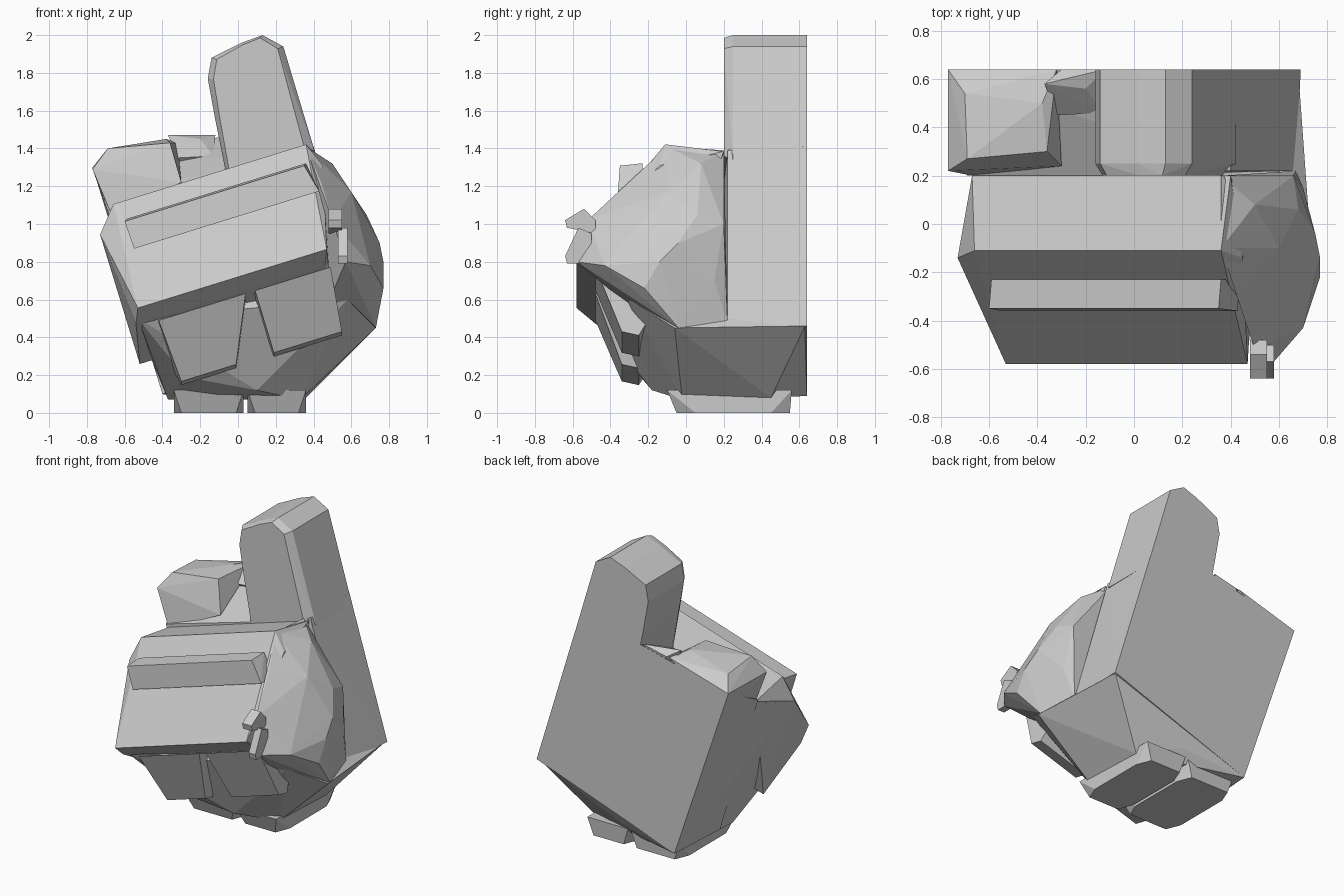
import bpy
import bmesh

SLOPE = .31  # sideways lean of the folded fingers

cube = bpy.data.objects.get("Cube")
if cube:
    bpy.data.objects.remove(cube, do_unlink=True)


def make_material(name, shade):
    material = bpy.data.materials.new(name)
    colour = (shade, shade, shade, 1)
    material.diffuse_color = colour
    material.use_nodes = True
    for node in material.node_tree.nodes:
        if node.type == 'BSDF_PRINCIPLED':
            node.inputs["Base Color"].default_value = colour
    return material


stone_grey = make_material("stone grey", .6)


def chunk(name, corners):
    """Faceted solid stretched around its corner points."""
    bm = bmesh.new()
    for corner in corners:
        bm.verts.new(corner)
    bmesh.ops.convex_hull(bm, input=bm.verts[:])
    unused = [vert for vert in bm.verts if not vert.link_faces]
    bmesh.ops.delete(bm, geom=unused, context='VERTS')
    bmesh.ops.recalc_face_normals(bm, faces=bm.faces[:])
    return finish(name, bm)


def finish(name, bm):
    mesh = bpy.data.meshes.new(name)
    bm.to_mesh(mesh)
    bm.free()
    mesh.materials.append(stone_grey)
    part = bpy.data.objects.new(name, mesh)
    bpy.context.scene.collection.objects.link(part)
    return part


def leaning_bar(name, rows):
    """Sideways bar; each row holds depth, height, left x and right x."""
    corners = []
    for depth, height, start, end in rows:
        for x in (start, end):
            corners.append((x, depth, height + SLOPE * x))
    return chunk(name, corners)


def slab(name, outline, front, back, bevel):
    """Front outline run from front to back, with a narrowed front rim."""
    middle_x = sum(x for x, z in outline) / len(outline)
    middle_z = sum(z for x, z in outline) / len(outline)
    corners = []
    for x, z in outline:
        corners.append((x, back, z))
        corners.append((x, front + bevel, z))
        corners.append((x + (middle_x - x) * bevel * 3, front,
                        z + (middle_z - z) * bevel))
    return chunk(name, corners)


# Flat back of the hand
chunk("palm_plate", [
    (-.77, .64, 1.3), (-.69, .2, 1.07), (-.36, .64, .09), (-.4, .2, .1),
    (.69, .64, .46), (.67, .22, .46), (.4, .64, 1.41), (.4, .22, 1.39),
    (-.1, .64, 1.46), (-.1, .2, 1.24)])

# Raised finger
slab("raised_finger", [
    (-.05, 1.2), (-.12, 1.55), (-.16, 1.77), (-.14, 1.88), (.02, 1.96),
    (.13, 2), (.24, 1.94), (.42, 1.34)], front=.2, back=.64, bevel=.05)

# Knuckle block beside the finger, with a small lump in the gap
chunk("side_knuckle", [
    (-.77, .64, 1.3), (-.77, .22, 1.29), (-.7, .54, 1.38), (-.69, .27, 1.4),
    (-.36, .3, 1.43), (-.38, .5, 1.45), (-.32, .64, 1.43), (-.3, .24, 1.22),
    (-.67, .2, 1.05), (-.72, .64, 1.15)])
chunk("gap_lump", [
    (-.37, .58, 1.47), (-.2, .56, 1.45), (-.12, .64, 1.47), (-.13, .46, 1.36),
    (-.32, .45, 1.35), (-.3, .64, 1.43), (-.25, .6, 1.2)])

# Folded fingers across the front
leaning_bar("folded_fingers", [
    (.2, 1.26, -.67, .4), (-.11, 1.31, -.66, .36), (-.14, 1.17, -.73, .45),
    (-.58, .72, -.53, .47), (-.48, .64, -.54, .46), (-.1, .42, -.52, .5)])
leaning_bar("knuckle_ridge", [
    (-.23, 1.21, -.59, .36), (-.35, 1.2, -.6, .35),
    (-.36, 1.04, -.55, .43), (-.23, 1.04, -.55, .43)])

# Fingertips tucked under
tips = {"left": (.09, .49, .19, .55), "right": (-.42, .04, -.3, -.01)}
for side, (top_start, top_end, low_start, low_end) in tips.items():
    leaning_bar(side + "_fingertip", [
        (-.48, .62, top_start, top_end), (-.34, .26, low_start, low_end),
        (-.25, .24, low_start, low_end), (-.1, .5, top_start, top_end)])

# Thumb mass bulging on the left side
chunk("thumb", [
    (.36, .2, 1.39), (.36, -.1, 1.41), (.5, .08, 1.32), (.6, -.1, 1.17),
    (.68, .06, 1.05), (.75, -.04, .9), (.77, -.14, .8), (.77, -.22, .66),
    (.73, -.04, .45), (.67, .22, .47), (.7, .15, .7), (.66, .2, 1),
    (.7, -.43, .78), (.57, -.58, .8), (.5, -.52, 1.02), (.44, -.3, 1.22),
    (.4, -.1, .4)])

# Broken tip of the thumb
chunk("upper_nub", [
    (x, y, z) for x in (.48, .55)
    for y, z in ((-.64, 1.02), (-.63, .98), (-.54, 1.08), (-.48, 1.02),
                 (-.48, .95))])
chunk("lower_nub", [
    (x, y, z) for x in (.53, .58)
    for y, z in ((-.64, .83), (-.63, .79), (-.57, .98), (-.5, .79),
                 (-.5, .95))])

# Heel of the hand, running from the folded fingers down to the wrist
chunk("palm_heel", [
    (-.67, .2, 1.04), (-.73, -.14, .94), (-.53, -.48, .5), (-.37, .02, .07),
    (-.36, .64, .09), (-.28, -.24, .19), (.1, -.18, .12), (.33, -.02, .07),
    (.36, .45, .08), (.1, .58, .16), (.73, -.06, .45), (.58, -.3, .6),
    (.69, .2, .47), (.68, .63, .46)])

# Two rounded lobes under the wrist
for side, left, right in (("right", -.34, .03), ("left", .05, .36)):
    inset = .04
    base = [(x, y, 0) for x in (left + inset, right - inset)
            for y in (-.05, .55)]
    base += [(x, y, 0) for x in (left, right) for y in (.05, .45)]
    top = [(x, y, .12) for x in (left, right) for y in (-.1, .56)]
    chunk(side + "_wrist_lobe", base + top)
